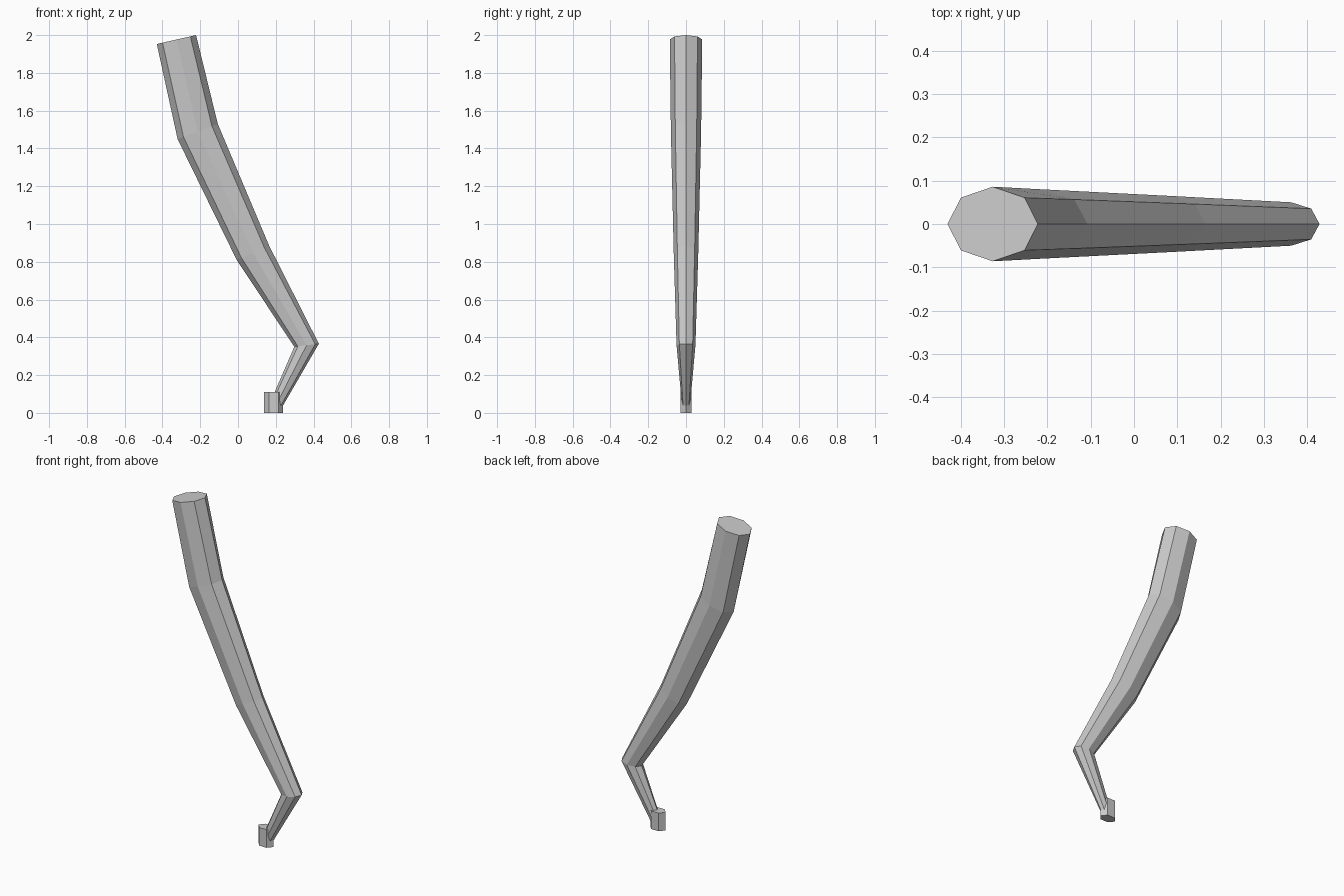
import bpy, bmesh
from math import cos, sin, pi

if "Cube" in bpy.data.objects:
    bpy.data.objects.remove(bpy.data.objects["Cube"])


def loft(name, rings, sides):
    """Tube through rings given as (left x, left z, right x, right z, half depth)."""
    bm = bmesh.new()
    loops = []
    for xl, zl, xr, zr, d in rings:
        loop = []
        for i in range(sides):
            a = 2 * pi * i / sides
            t = (1 + cos(a)) / 2
            loop.append(bm.verts.new((xl + (xr - xl) * t, d * sin(a), zl + (zr - zl) * t)))
        loops.append(loop)
    for lo, hi in zip(loops, loops[1:]):
        for i in range(sides):
            j = (i + 1) % sides
            bm.faces.new((lo[i], lo[j], hi[j], hi[i]))
    bm.faces.new(loops[0])
    bm.faces.new(loops[-1])
    bmesh.ops.recalc_face_normals(bm, faces=bm.faces)
    mesh = bpy.data.meshes.new(name)
    bm.to_mesh(mesh)
    bm.free()
    obj = bpy.data.objects.new(name, mesh)
    bpy.context.collection.objects.link(obj)
    return obj


# Bent, tapering leg from ankle to hip
loft("leg", [
    (0.17, 0.055, 0.236, 0.035, 0.022),
    (0.298, 0.35, 0.428, 0.366, 0.050),
    (-0.007, 0.81, 0.165, 0.885, 0.065),
    (-0.32, 1.45, -0.107, 1.53, 0.080),
    (-0.43, 1.953, -0.222, 2.0, 0.086),
], 8)

# Small upright foot
loft("foot", [
    (0.138, 0.0, 0.239, 0.0, 0.035),
    (0.138, 0.11, 0.239, 0.11, 0.035),
], 6)
